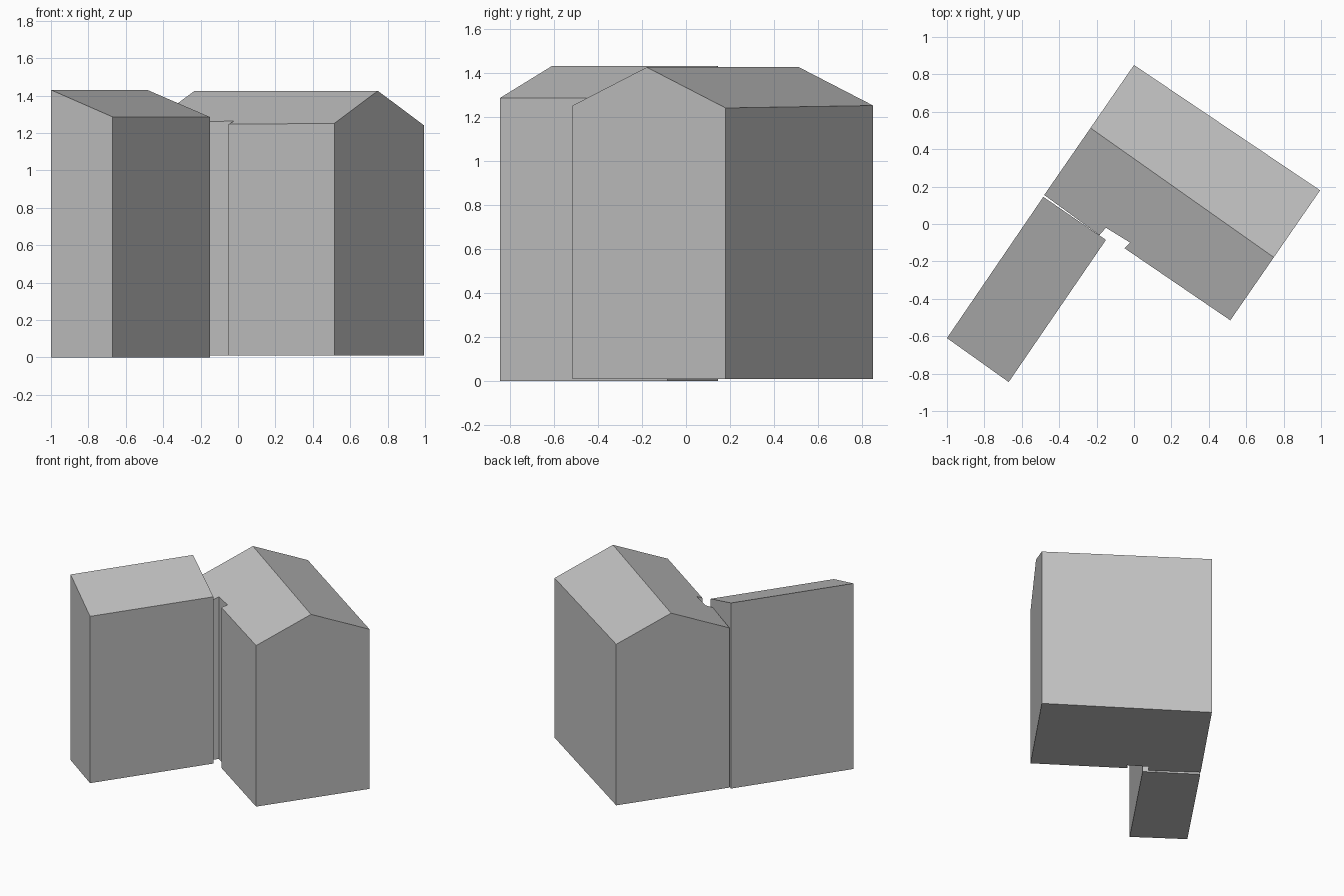
import bpy
import bmesh
from mathutils import Vector

cube = bpy.data.objects.get("Cube")
if cube:
    bpy.data.objects.remove(cube)

grey = bpy.data.materials.new("plain_grey")
grey.use_nodes = True
colour = (0.54, 0.54, 0.54, 1)
grey.diffuse_color = colour
grey.node_tree.nodes["Principled BSDF"].inputs["Base Color"].default_value = colour


def building(name, footprint, base, line_start, line_end, ridge_height, slope):
    """Extrude a footprint and pitch its roof away from the ridge line."""
    start = Vector((*line_start, 0))
    along = (Vector((*line_end, 0)) - start).normalized()
    across = Vector((-along.y, along.x, 0))

    bm = bmesh.new()
    floor = bm.faces.new([bm.verts.new((x, y, base)) for x, y in footprint])
    top = bmesh.ops.extrude_face_region(bm, geom=[floor], use_keep_orig=True)
    for v in top["geom"]:
        if isinstance(v, bmesh.types.BMVert):
            v.co.z = 1

    # split along the ridge, then lower the eaves
    bmesh.ops.bisect_plane(bm, geom=bm.verts[:] + bm.edges[:] + bm.faces[:],
                           dist=0.002, plane_co=start, plane_no=across)
    for v in bm.verts:
        if v.co.z > 0.5:
            distance = abs((v.co - start).dot(across))
            v.co.z = ridge_height - slope * distance
    bmesh.ops.recalc_face_normals(bm, faces=bm.faces[:])

    mesh = bpy.data.meshes.new(name)
    bm.to_mesh(mesh)
    bm.free()
    mesh.materials.append(grey)
    obj = bpy.data.objects.new(name, mesh)
    bpy.context.collection.objects.link(obj)
    return obj


# Gabled main house with a small recess in its front wall
building("main_house",
         [(0, 0.85), (-0.48, 0.155), (-0.185, -0.06), (-0.15, -0.02),
          (-0.02, -0.1), (-0.05, -0.13), (0.515, -0.515), (0.995, 0.18)],
         0.01, (-0.235, 0.515), (0.75, -0.18), 1.425, 0.425)

# Side wing with a single-pitch roof, high along its outer wall
building("side_wing",
         [(-0.485, 0.145), (-1, -0.61), (-0.67, -0.845), (-0.15, -0.085)],
         0, (-1, -0.61), (-0.485, 0.145), 1.43, 0.357)
